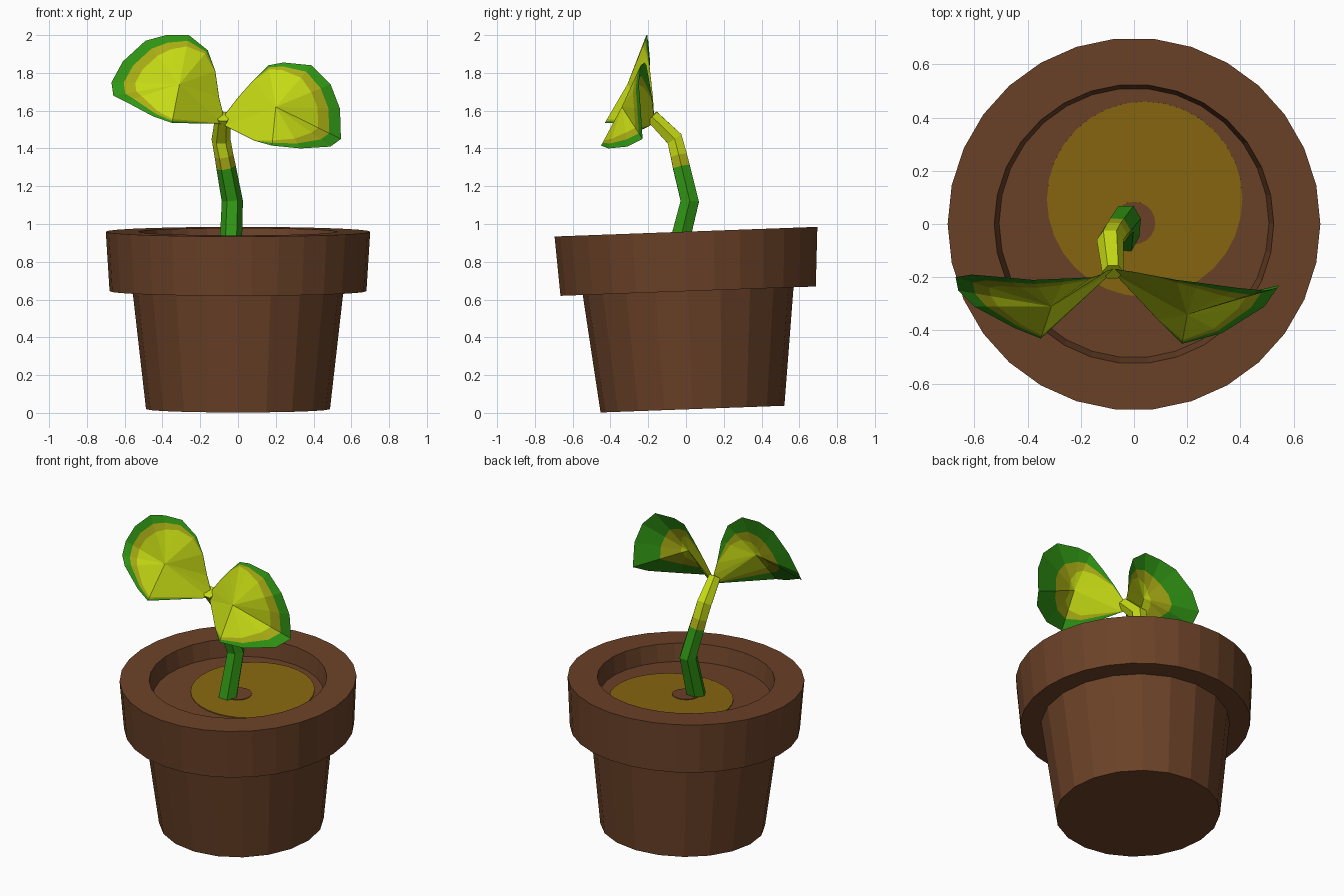
import bpy, bmesh, math
from mathutils import Vector, Matrix

if "Cube" in bpy.data.objects:
    bpy.data.objects.remove(bpy.data.objects["Cube"])


def material(name, rgb):
    m = bpy.data.materials.new(name)
    m.diffuse_color = (*rgb, 1)
    m.use_nodes = True
    m.node_tree.nodes["Principled BSDF"].inputs["Base Color"].default_value = m.diffuse_color
    return m


CLAY = material("clay_brown", (0.147, 0.054, 0.021))
SAND = material("soil_olive", (0.242, 0.135, 0.005))
GREEN = material("leaf_green", (0.03, 0.30, 0.007))
BAND = material("leaf_olive_lime", (0.40, 0.42, 0.007))
LIME = material("leaf_lime", (0.56, 0.70, 0.007))

# Whole pot leans back very slightly
TILT = Matrix.Translation((0, 0.035, 0)) @ Matrix.Rotation(math.radians(2.1), 4, 'X')


def finish(name, bm, mats, matrix=None):
    bmesh.ops.recalc_face_normals(bm, faces=bm.faces)
    me = bpy.data.meshes.new(name)
    bm.to_mesh(me)
    bm.free()
    if matrix:
        me.transform(matrix)
    for m in mats:
        me.materials.append(m)
    ob = bpy.data.objects.new(name, me)
    bpy.context.collection.objects.link(ob)
    return ob


def skin(bm, rings, closed=False):
    """Join successive vertex rings with quads; return one face list per strip."""
    strips = []
    pairs = list(zip(rings, rings[1:] + rings[:1])) if closed else list(zip(rings, rings[1:]))
    for a, b in pairs:
        n = len(a)
        strips.append([bm.faces.new((a[i], a[(i + 1) % n], b[(i + 1) % n], b[i])) for i in range(n)])
    return strips


def lathe(name, profile, sides, mat, closed=False):
    bm = bmesh.new()
    rings = [[bm.verts.new((r * math.cos(2 * math.pi * i / sides),
                            r * math.sin(2 * math.pi * i / sides), z))
              for i in range(sides)] for r, z in profile]
    skin(bm, rings, closed)
    if not closed:
        bm.faces.new(rings[0])
        bm.faces.new(rings[-1])
    return finish(name, bm, [mat], TILT)


def disc(name, x, y, z, r, sides, mat):
    bm = bmesh.new()
    bmesh.ops.create_cone(bm, cap_ends=True, segments=sides, radius1=r, radius2=r, depth=0.006,
                          matrix=Matrix.Translation((x, y, z)))
    return finish(name, bm, [mat], TILT)


# Pot: tapered body filled with soil, heavy rim ring
lathe("pot_body", [(0.487, 0.02), (0.56, 0.66), (0.515, 0.85)], 20, CLAY)
lathe("pot_rim", [(0.68, 0.645), (0.70, 0.96), (0.525, 0.96), (0.505, 0.84), (0.54, 0.645)],
      30, CLAY, closed=True)
disc("soil_patch", 0.04, 0.09, 0.852, 0.367, 32, SAND)
disc("soil_hole", 0.0, 0.0, 0.856, 0.08, 20, CLAY)

# Stem: bent six-sided tube, coloured by height
path = [(-0.04, -0.05, 0.84, 0.06), (-0.03, 0.02, 1.12, 0.056), (-0.063, -0.024, 1.30, 0.052),
        (-0.074, -0.038, 1.36, 0.05), (-0.09, -0.06, 1.45, 0.05), (-0.08, -0.18, 1.57, 0.04)]
bm = bmesh.new()
pts = [Vector(p[:3]) for p in path]
rings = []
for i, p in enumerate(pts):
    d = pts[min(i + 1, len(pts) - 1)] - pts[max(i - 1, 0)]
    q = Vector((0, 0, 1)).rotation_difference(d)
    rings.append([bm.verts.new(p + q @ Vector((math.cos(a), math.sin(a), 0)) * path[i][3])
                  for a in (math.pi / 3 * k for k in range(6))])
skin(bm, rings)
bm.faces.new(rings[0])
bm.faces.new(rings[-1])
for f in bm.faces:
    z = f.calc_center_median().z
    f.material_index = 0 if z < 1.29 else 1 if z < 1.36 else 2
finish("stem", bm, [GREEN, BAND, LIME])


# Leaves: folded shells; green margin widens with distance from the stem
def leaf(name, outline, center, tip):
    bm = bmesh.new()
    out = [Vector(p) for p in outline]
    joint = Vector((-0.08, -0.18, 1.56))
    rim = [bm.verts.new(p) for p in out]

    def side(c, start, green, band):
        def ring(width):
            vs = []
            for p in out:
                k = min(1, max(0, ((p - joint).length - start) / (tip - start)))
                vs.append(bm.verts.new(p.lerp(c, 0.01 * width / green + width * k)))
            return vs
        rings = [rim, ring(green), ring(band)]
        for idx, strip in enumerate(skin(bm, rings)):
            for f in strip:
                f.material_index = idx
        mid, last = bm.verts.new(c), rings[-1]
        for i in range(len(last)):
            bm.faces.new((last[i], last[(i + 1) % len(last)], mid)).material_index = 2

    c = Vector(center)
    side(c, 0.3, 0.17, 0.33)
    side(c + Vector((0, 0.03, 0)), 0.12, 0.48, 0.85)
    finish(name, bm, [GREEN, BAND, LIME])


leaf("left_leaf",
     [(-0.08, -0.17, 1.59), (-0.10, -0.175, 1.67), (-0.12, -0.19, 1.81), (-0.16, -0.20, 1.92),
      (-0.26, -0.205, 2.0), (-0.38, -0.21, 2.0), (-0.49, -0.20, 1.97), (-0.61, -0.19, 1.86),
      (-0.67, -0.20, 1.75), (-0.66, -0.25, 1.68), (-0.60, -0.31, 1.65), (-0.45, -0.39, 1.57),
      (-0.35, -0.43, 1.535), (-0.08, -0.18, 1.53)],
     (-0.31, -0.31, 1.74), 0.58)
leaf("right_leaf",
     [(-0.07, -0.17, 1.58), (0.0, -0.18, 1.67), (0.08, -0.195, 1.76), (0.16, -0.21, 1.84),
      (0.24, -0.22, 1.855), (0.39, -0.24, 1.84), (0.49, -0.25, 1.74), (0.54, -0.24, 1.61),
      (0.545, -0.23, 1.45), (0.49, -0.31, 1.41), (0.33, -0.41, 1.40), (0.18, -0.45, 1.415),
      (0.09, -0.36, 1.44), (-0.07, -0.19, 1.52)],
     (0.20, -0.34, 1.62), 0.60)
